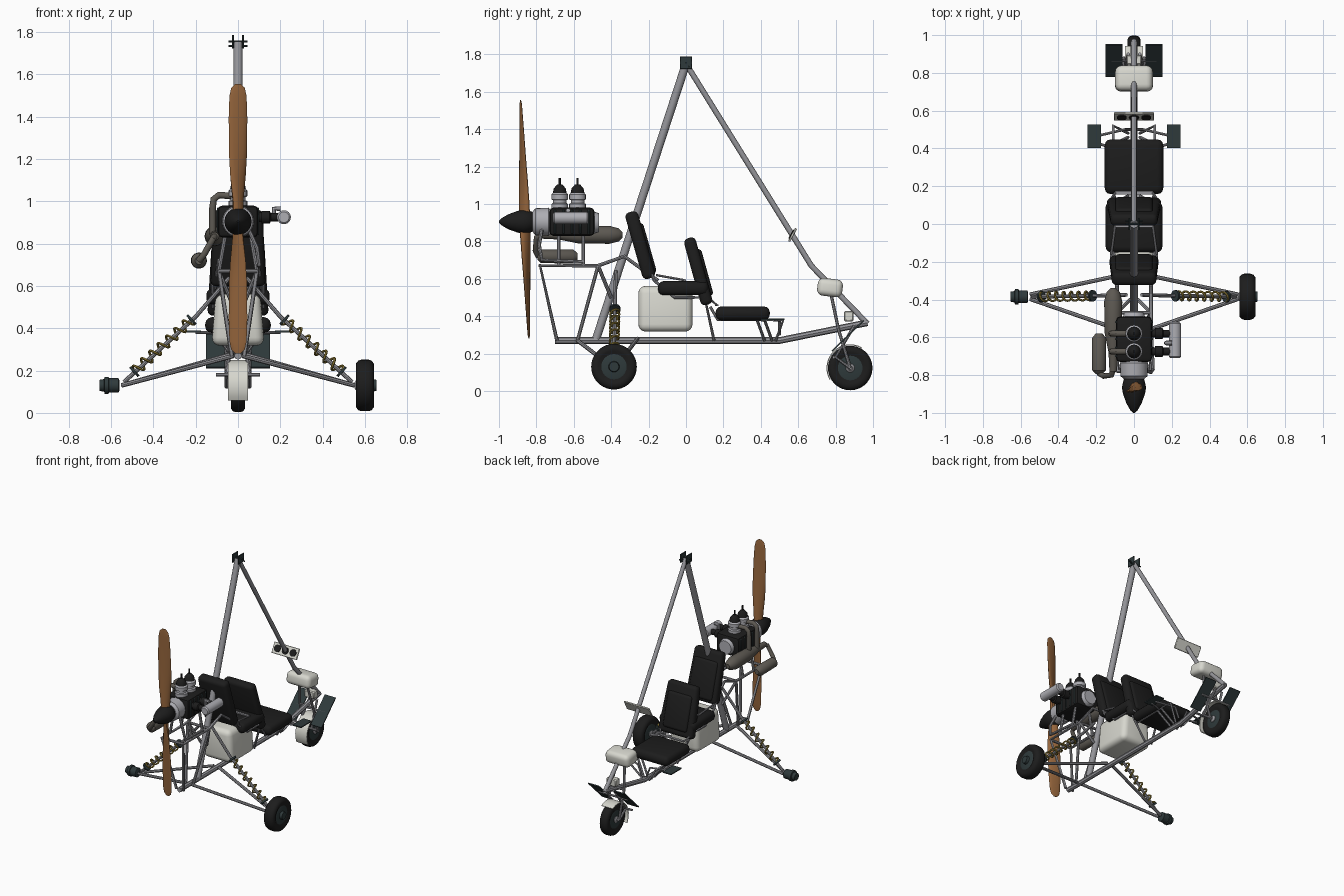
import bpy, bmesh, math
from mathutils import Vector, Matrix

cube = bpy.data.objects.get("Cube")
if cube:
    bpy.data.objects.remove(cube)


def material(name, *rgb):
    m = bpy.data.materials.new(name)
    m.use_nodes = True
    m.diffuse_color = (*rgb, 1)
    m.node_tree.nodes["Principled BSDF"].inputs["Base Color"].default_value = (*rgb, 1)
    return m


BLACK = material("black_vinyl", .012, .012, .012)
TUBE = material("frame_grey", .3, .3, .32)
ALLOY = material("engine_alloy", .42, .42, .45)
WHITE = material("white_plastic", .68, .68, .62)
WOOD = material("propeller_wood", .3, .13, .045)
EXHAUST = material("exhaust_metal", .11, .1, .085)
YELLOW = material("spring_yellow", .32, .23, .04)
SLATE = material("dark_slate", .028, .042, .044)


def finish(name, mesh, mat):
    ob = bpy.data.objects.new(name, mesh)
    bpy.context.collection.objects.link(ob)
    mesh.materials.clear()
    mesh.materials.append(mat)
    bpy.ops.object.select_all(action="DESELECT")
    ob.select_set(True)
    bpy.context.view_layer.objects.active = ob
    bpy.ops.object.shade_smooth_by_angle(angle=math.radians(40))
    return ob


def from_bmesh(name, bm, mat):
    bmesh.ops.recalc_face_normals(bm, faces=bm.faces)
    mesh = bpy.data.meshes.new(name)
    bm.to_mesh(mesh)
    bm.free()
    return finish(name, mesh, mat)


def tubes(name, paths, r, mat=TUBE, mirror=False, sides=2):
    """Round tubes along point paths, optionally mirrored across x."""
    paths = list(paths)
    if mirror:
        paths += [[(-x, y, z) for x, y, z in p] for p in paths]
    cu = bpy.data.curves.new(name, "CURVE")
    cu.dimensions = "3D"
    cu.bevel_depth, cu.bevel_resolution, cu.use_fill_caps = r, sides, True
    for p in paths:
        s = cu.splines.new("POLY")
        s.points.add(len(p) - 1)
        for point, co in zip(s.points, p):
            point.co = (*co, 1)
    tmp = bpy.data.objects.new(name + "_path", cu)
    bpy.context.collection.objects.link(tmp)
    graph = bpy.context.evaluated_depsgraph_get()
    mesh = bpy.data.meshes.new_from_object(tmp.evaluated_get(graph))
    bpy.data.objects.remove(tmp)
    return finish(name, mesh, mat)


def lathe(name, profile, origin, axis, mat, n=24):
    """Turn (distance, radius) pairs around an axis."""
    bm = bmesh.new()
    rot = Vector(axis).to_track_quat("Z", "Y")
    rings = []
    for d, r in profile:
        rings.append([bm.verts.new(Vector(origin) + rot @ Vector(
            (r * math.cos(math.tau * i / n), r * math.sin(math.tau * i / n), d))) for i in range(n)])
    for a, b in zip(rings, rings[1:]):
        for i in range(n):
            bm.faces.new((a[i], a[(i + 1) % n], b[(i + 1) % n], b[i]))
    bm.faces.new(rings[0])
    bm.faces.new(rings[-1])
    return from_bmesh(name, bm, mat)


def box(name, loc, size, mat, bevel=0, tilt=0, taper=1, seg=3):
    """Bevelled box; taper scales the width of the top."""
    bm = bmesh.new()
    bmesh.ops.create_cube(bm, size=1)
    for v in bm.verts:
        v.co = Vector(c * s for c, s in zip(v.co, size))
        if v.co.z > 0:
            v.co.x *= taper
    if bevel:
        bmesh.ops.bevel(bm, geom=bm.edges[:], offset=bevel, segments=seg, affect="EDGES", profile=.5)
    bm.transform(Matrix.Translation(loc) @ Matrix.Rotation(tilt, 4, "X"))
    return from_bmesh(name, bm, mat)


# Main frame
tubes("keel", [[(0, -.7, .27), (0, .5, .27), (0, .97, .365)]], .018)
tubes("mast", [[(0, -.48, .28), (0, 0, 1.75)]], .022, sides=4)
tubes("front_strut", [[(0, 0, 1.75), (0, .67, .67), (0, .97, .36)]], .015, sides=4)
for s in (-1, 1):
    box("mast_bracket", (s * .024, 0, 1.755), (.008, .065, .065), SLATE, .002, seg=1)
tubes("mast_bolts", [[(-.045, y, z), (.045, y, z)] for y, z in ((0, 1.755), (.015, 1.735))], .005, SLATE)

# Engine cradle and seat frame
tubes("engine_cradle", [
    [(.03, -.69, .27), (.09, -.78, .67), (.09, -.47, .67), (.09, -.33, .72), (.11, -.15, .59)],
    [(.03, -.58, .27), (.09, -.47, .67)],
    [(.09, -.47, .67), (.02, -.4, .5)],
    [(.09, -.68, .67), (.06, -.68, .84)],
    [(.09, -.55, .67), (.06, -.55, .84)]], .010, mirror=True)
tubes("cradle_crossbars", [[(-.09, y, .67), (.09, y, .67)] for y in (-.78, -.47)], .010)
tubes("seat_frame", [
    [(.11, -.25, .8), (.12, -.17, .59), (.12, -.06, .5), (.12, .1, .5), (.03, .15, .27)],
    [(.1, .13, .45), (.11, .17, .38), (.11, .52, .38), (.03, .48, .27)],
    [(.03, .42, .27), (.11, .38, .38)],
    [(.11, .42, .38), (.03, .46, .27)]], .008, mirror=True)

# Seats
box("rear_seat_back", (0, -.245, .78), (.26, .07, .37), BLACK, .025, .28, .9)
box("rear_back_pad", (0, -.222, .76), (.2, .06, .28), BLACK, .02, .28)
box("rear_seat_cushion", (0, -.015, .55), (.3, .27, .075), BLACK, .03)
box("front_seat_back", (0, .065, .64), (.29, .065, .37), BLACK, .025, .27, .85)
box("front_back_pad", (0, .085, .63), (.2, .06, .26), BLACK, .02, .27)
box("front_seat_cushion", (0, .303, .415), (.31, .29, .075), BLACK, .032)
for y, z in ((-.01, .592), (.165, .458)):
    box("lap_belt", (0, y, z), (.2, .018, .008), TUBE)
tubes("belt_anchors", [[(.12, -.16, .62), (.1, -.01, .593)], [(.13, .12, .5), (.1, .165, .459)]], .006, mirror=True)

# Fuel tank
box("fuel_tank", (0, -.11, .44), (.25, .29, .245), WHITE, .04, 0, .85, 4)

# Engine
MID = .905
lathe("gearbox", [(0, .055), (.015, .072), (.085, .075), (.1, .06)], (0, -.82, MID), (0, 1, 0), ALLOY)
box("crankcase", (0, -.61, .905), (.19, .24, .15), BLACK, .02, seg=2)
for i in range(5):
    box("cooling_fin", (0, -.7 + .045 * i, .905), (.2, .012, .13), SLATE, .004, seg=1)
lathe("engine_rear_cover", [(0, .06), (.03, .05)], (0, -.495, .9), (0, 1, 0), ALLOY)
for y in (-.675, -.58):
    lathe("cylinder_head", [(0, .045), (.025, .045), (.03, .036), (.045, .036), (.05, .045),
                            (.075, .045), (.085, .035)], (0, y, .975), (0, 0, 1), ALLOY, 16)
    lathe("spark_cap", [(0, .037), (.025, .032), (.045, .015), (.047, .006), (.08, .006)],
          (0, y, 1.058), (0, 0, 1), BLACK, 16)
    lathe("carburettor", [(0, .022), (.03, .022), (.032, .03), (.07, .03), (.075, .02), (.11, .02)],
          (.08, y, .925), (1, 0, 0), BLACK, 16)
lathe("air_filter", [(0, .025), (.008, .033), (.182, .033), (.19, .025)], (.217, -.71, .925), (0, 1, 0), ALLOY)
tubes("filter_bracket", [[(.17, -.63, .925), (.17, -.63, .965), (.2, -.63, .965)]], .012, ALLOY)

# Exhaust
tubes("exhaust_manifold", [[(-.03, y, 1.025), (-.09, y, 1.03), (-.115, y, 1.01),
                            (-.12, y, .97), (-.12, y, .84)] for y in (-.675, -.58)], .016, EXHAUST, sides=4)
lathe("main_muffler", [(0, .02), (.1, .025), (.2, .045), (.37, .048), (.42, .035), (.44, .015)],
      (-.11, -.78, .835), (0, 1, 0), EXHAUST)
lathe("rear_muffler", [(0, .018), (.02, .036), (.19, .038), (.215, .018)], (-.185, -.795, .72), (0, 1, 0), EXHAUST)
tubes("exhaust_link", [[(-.11, -.77, .835), (-.12, -.8, .82), (-.16, -.805, .75), (-.185, -.79, .72)]],
      .015, EXHAUST, sides=4)
tubes("gearbox_support", [[(.09, -.55, .69), (.1, -.77, .7), (.09, -.785, .78), (.05, -.77, .87)]], .010)

# Propeller and spinner
bm = bmesh.new()
STATIONS = [(0, .032, .022, 55), (.09, .034, .018, 48), (.2, .042, .013, 30), (.32, .046, .010, 20),
            (.48, .045, .007, 13), (.58, .041, .005, 9), (.62, .032, .004, 8), (.638, .012, .002, 8)]
N = 12
for half in (0, math.pi):
    spin = Matrix.Rotation(half, 3, "Y")
    rings = []
    for r, chord, thick, pitch in STATIONS:
        turn = Matrix.Rotation(math.radians(pitch), 3, "Z")
        rings.append([bm.verts.new(spin @ (turn @ Vector((
            chord * math.cos(math.tau * i / N), thick * math.sin(math.tau * i / N), r)))) for i in range(N)])
    for a, b in zip(rings, rings[1:]):
        for i in range(N):
            bm.faces.new((a[i], a[(i + 1) % N], b[(i + 1) % N], b[i]))
    bm.faces.new(rings[-1])
bm.transform(Matrix.Translation((0, -.862, .918)) @ Matrix.Rotation(math.radians(2), 4, "X"))
from_bmesh("propeller", bm, WOOD)
lathe("spinner", [(0, .004), (.012, .018), (.05, .04), (.1, .058), (.135, .064), (.175, .055), (.185, .045)],
      (0, -1, MID), (0, 1, 0), BLACK)

# Rear suspension, coil springs and wheel hubs
HUB_Y, HUB_Z = -.385, .13
tubes("suspension_arms", [
    [(.02, -.26, .28), (.55, HUB_Y + .012, HUB_Z)],
    [(.02, -.58, .27), (.55, HUB_Y - .012, HUB_Z)]], .011, mirror=True)
tubes("shock_rods", [[(.54, HUB_Y, .145), (.2, -.38, .455), (.04, -.375, .64)]], .010, mirror=True)
for s in (-1, 1):
    low, high = Vector((s * .49, HUB_Y, .195)), Vector((s * .22, -.38, .44))
    frame = (high - low).to_track_quat("Z", "Y")
    coil = [low.lerp(high, i / 96) + frame @ Vector(
        (.024 * math.cos(math.tau * i / 14), .024 * math.sin(math.tau * i / 14), 0)) for i in range(97)]
    tubes("coil_spring", [[tuple(p) for p in coil]], .006, YELLOW, sides=1)
    for p in (low, high):
        lathe("spring_seat", [(-.006, .03), (.006, .03)], p, high - low, SLATE, 16)
    lathe("rear_hub", [(-.04, .022), (-.035, .034), (.01, .034), (.012, .04), (.03, .04),
                       (.033, .03), (.055, .026)], (s * .6, HUB_Y, HUB_Z), (s, 0, 0), SLATE)


def wheel(name, centre, radius, half):
    """Rounded tyre with a stepped rim disc and axle."""
    k = radius
    lathe(name + "_tyre", [(-half * .8, k * .58), (-half, k * .7), (-half, k * .85), (-half * .75, k * .96),
                           (-half * .4, k), (half * .4, k), (half * .75, k * .96), (half, k * .85),
                           (half, k * .7), (half * .8, k * .58)], centre, (1, 0, 0), BLACK, 36)
    w = half * .86
    lathe(name + "_rim", [(-w, k * .5), (-w * .9, k * .58), (w * .9, k * .58), (w, k * .5)],
          centre, (1, 0, 0), SLATE)
    lathe(name + "_axle", [(-half * 1.2, k * .1), (-half, k * .2), (half, k * .2), (half * 1.3, k * .1)],
          centre, (1, 0, 0), TUBE, 16)


wheel("rear_wheel", (.6, HUB_Y, HUB_Z), .122, .042)
FY, FZ = .878, .123
wheel("front_wheel", (0, FY, FZ), .119, .034)

# Front fork, mudguard and nose
tubes("front_fork", [[(.03, .775, .52), (.055, .815, .33), (.055, FY, FZ)],
                     [(.03, .9, .35), (.055, .8, .18), (.055, FY, FZ)]], .009, mirror=True)
tubes("fork_crossbars", [[(-.105, .79, .18), (.105, .79, .18)], [(-.055, .815, .33), (.055, .815, .33)],
                         [(-.055, FY, FZ), (.055, FY, FZ)]], .008)
bm = bmesh.new()
bands = []
for i in range(19):
    a = math.radians(60 + 150 * i / 18)
    bands.append([bm.verts.new((x, FY + r * math.cos(a), FZ + r * math.sin(a)))
                  for x, r in ((-.048, .121), (-.048, .127), (.048, .127), (.048, .121))])
for a, b in zip(bands, bands[1:]):
    for i in range(4):
        bm.faces.new((a[i], a[(i + 1) % 4], b[(i + 1) % 4], b[i]))
bm.faces.new(bands[0])
bm.faces.new(bands[-1])
from_bmesh("front_mudguard", bm, WHITE)
box("nose_pod", (0, .77, .553), (.205, .135, .095), WHITE, .032, -.12, .95, 4)
box("nose_light", (0, .87, .4), (.08, .05, .055), WHITE, .006, seg=1)

# Instrument panel with gauges facing the pilot
PANEL_TILT = -.5
box("instrument_panel", (0, .57, .835), (.21, .012, .08), WHITE, .003, PANEL_TILT, seg=1)
normal = Matrix.Rotation(PANEL_TILT, 3, "X") @ Vector((0, -1, 0))
for x in (-.065, 0, .065):
    lathe("gauge", [(.004, .026), (.011, .026)], Vector((x, .57, .835)), normal, BLACK, 16)

# Foot rests and rudder pedals
for s in (-1, 1):
    box("foot_rest", (s * .21, .465, .385), (.07, .125, .008), SLATE)
    box("pedal", (s * .107, .865, .295), (.09, .235, .008), SLATE, tilt=math.radians(44))
tubes("foot_rest_arms", [[(.02, .5, .3), (.05, .5, .375), (.2, .465, .38)],
                         [(.11, .4, .38), (.2, .43, .38)]], .007, mirror=True)
tubes("pedal_bar", [[(-.12, .865, .29), (.12, .865, .29)]], .008)
